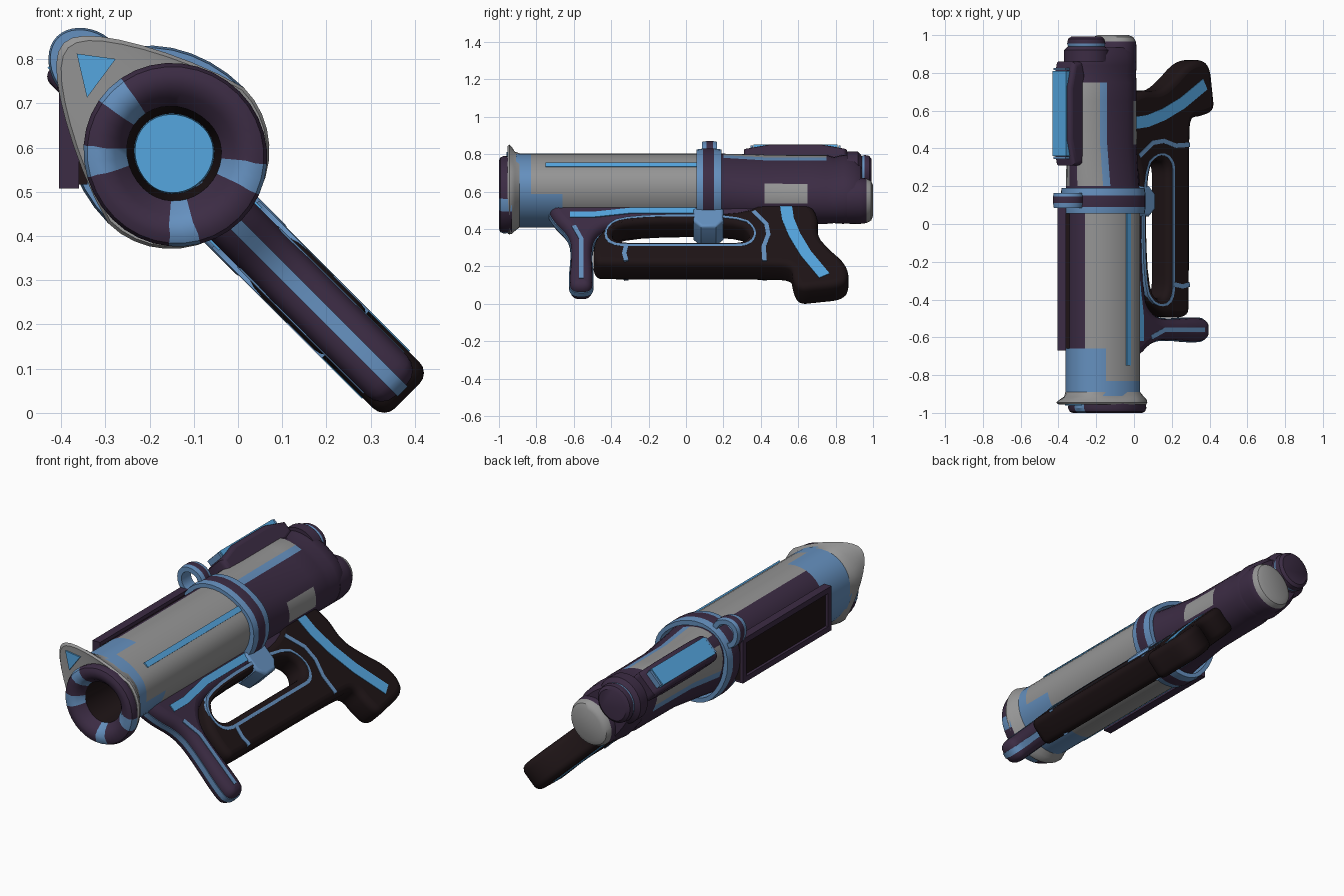
import bpy, bmesh
from math import radians, sin, cos, hypot
from mathutils import Matrix, Vector

if "Cube" in bpy.data.objects:
    bpy.data.objects.remove(bpy.data.objects["Cube"])

# Everything is modelled upright (x side, y barrel axis, z up), then rolled 45 degrees
ROLL = Matrix.Translation((-0.14, 0, 0.575)) @ Matrix.Rotation(radians(-45), 4, 'Y')
COLOURS = {'bright': (.09, .38, .74), 'blue': (.13, .28, .52), 'purple': (.045, .025, .058),
           'dark': (.013, .007, .008), 'grey': (.3, .3, .3)}
MATS = {}
for key, c in COLOURS.items():
    MATS[key] = bpy.data.materials.new(key)
    MATS[key].diffuse_color = (*c, 1)
NAMES = list(COLOURS)
N = 36


def finish(name, me, colour=None, matrix=ROLL, angle=35):
    me.transform(matrix)
    if colour:
        me.materials.clear()
        me.materials.append(MATS[colour])
    me.shade_smooth()
    me.set_sharp_from_angle(angle=radians(angle))
    ob = bpy.data.objects.new(name, me)
    bpy.context.collection.objects.link(ob)
    return ob


def egg(y, a, bot, top, k=0.0, u0=0.0):
    """Cross-section ring: round below, tapering to a tip above."""
    pts = []
    for i in range(N):
        t = radians(i * 360 / N)
        up = max(0, sin(t))
        pts.append((a * cos(t) * (1 - k * up), y, u0 + sin(t) * (top if up else bot)))
    return pts


def loft(name, sections, colour, caps=(False, False)):
    """Skin a row of sections; colour is a name or a function of (section, y, angle)."""
    rings = [egg(*s) for s in sections]
    bm = bmesh.new()
    vs = [[bm.verts.new(p) for p in r] for r in rings]
    pick = colour if callable(colour) else (lambda j, y, t: colour)
    for j in range(len(vs) - 1):
        for i in range(N):
            k = (i + 1) % N
            f = bm.faces.new((vs[j][i], vs[j][k], vs[j + 1][k], vs[j + 1][i]))
            y = (sections[j][0] + sections[j + 1][0]) / 2
            f.material_index = NAMES.index(pick(j, y, (i + .5) * 360 / N))
    for end, on in zip((0, -1), caps):
        if on:
            f = bm.faces.new(vs[end])
            f.material_index = NAMES.index(pick(end % len(vs), sections[end][0], 0))
    bmesh.ops.recalc_face_normals(bm, faces=bm.faces)
    me = bpy.data.meshes.new(name)
    for n in NAMES:
        me.materials.append(MATS[n])
    bm.to_mesh(me)
    bm.free()
    return finish(name, me)


def soften(pts, times=2):
    for _ in range(times):
        out = []
        for p, q in zip(pts, pts[1:] + pts[:1]):
            out += [(p[0] * w + q[0] * (1 - w), p[1] * w + q[1] * (1 - w)) for w in (.75, .25)]
        pts = out
    return pts


def plate(name, outlines, half, bevel, colour, grow=0.0, s0=-0.015, times=2):
    """Side-profile outline in (y, z), extruded sideways with rounded edges."""
    cu = bpy.data.curves.new(name, 'CURVE')
    cu.dimensions, cu.fill_mode = '2D', 'BOTH'
    cu.extrude, cu.bevel_depth, cu.bevel_resolution = half - bevel, bevel, 3
    cu.offset = grow - bevel
    for o in outlines:
        pts = soften(o, times)
        sp = cu.splines.new('POLY')
        sp.points.add(len(pts) - 1)
        for p, (y, z) in zip(sp.points, pts):
            p.co = (y, z, 0, 1)
        sp.use_cyclic_u = True
    tmp = bpy.data.objects.new(name + '_curve', cu)
    bpy.context.collection.objects.link(tmp)
    dg = bpy.context.evaluated_depsgraph_get()
    me = bpy.data.meshes.new_from_object(tmp.evaluated_get(dg))
    bpy.data.objects.remove(tmp)
    swap = Matrix(((0, 0, 1, s0), (1, 0, 0, 0), (0, 1, 0, 0), (0, 0, 0, 1)))
    return finish(name, me, colour, ROLL @ swap)


def ribbon(name, path, w, half, colour):
    """Painted band following a path on both sides of a plate."""
    left, right = [], []
    for i, (y, z) in enumerate(path):
        a, b = path[max(i - 1, 0)], path[min(i + 1, len(path) - 1)]
        d = hypot(b[0] - a[0], b[1] - a[1])
        ny, nz = -(b[1] - a[1]) / d * w, (b[0] - a[0]) / d * w
        left.append((y + ny, z + nz))
        right.append((y - ny, z - nz))
    return plate(name, [left + right[::-1]], half, 0, colour, times=0)


def box(name, lo, hi, colour, matrix=ROLL):
    bm = bmesh.new()
    bmesh.ops.create_cube(bm, size=1)
    for v in bm.verts:
        v.co = Vector([(a + b) / 2 + c * (b - a) for a, b, c in zip(lo, hi, v.co)])
    me = bpy.data.meshes.new(name)
    bm.to_mesh(me)
    bm.free()
    return finish(name, me, colour, matrix)


# Barrel with painted panels
def barrel_paint(j, y, t):
    if y < -.83:
        return 'blue'
    if y < -.66:
        return 'grey' if t < 40 or t > 310 else 'blue'
    return 'purple' if 70 < t < 155 else 'grey'


loft('barrel', [(y, .193, .15, .25) for y in (-.91, -.83, -.66, .12)], barrel_paint)
for side in (-1, 1):
    x = sorted((side * .17, side * .197))
    box('barrel_stripe', (x[0], -.75, .02), (x[1], .06, .05), 'bright')

# Muzzle flange, funnel and bore
loft('muzzle_flange', [(-.89, .193, .15, .25, 0), (-.915, .205, .18, .285, .25), (-.93, .215, .2, .335, .4),
                       (-.945, .217, .205, .36, .42), (-.955, .21, .2, .345, .42), (-.95, .19, .19, .19, 0)], 'grey')


def muzzle_paint(j, y, t):
    if any(a < t < a + 20 for a in (80, 130, 220, 290)):
        return 'blue' if j < 6 else 'dark'
    return 'purple' if j < 6 else 'dark'


loft('muzzle_ring', [(-.93, .2, .205, .21), (-.975, .204, .208, .215), (-.993, .197, .2, .205), (-1, .18, .185, .19),
                     (-1, .16, .155, .165), (-.985, .135, .13, .142), (-.95, .105, .1, .118),
                     (-.5, .09, .083, .1)], muzzle_paint)
loft('bore_disc', [(-.52, .088, .08, .098), (-.5, .09, .083, .1)], 'bright', (True, True))
tri = bpy.data.meshes.new('flange_triangle')
corners = [(.004, .322), (.058, .251), (-.05, .235)]
tri.from_pydata([(s, y, u) for y in (-.961, -.94) for s, u in corners], [],
                [(0, 1, 2), (5, 4, 3), (0, 3, 4, 1), (1, 4, 5, 2), (2, 5, 3, 0)])
finish('flange_triangle', tri, 'bright')

# Flat framed side panel (upright in world space)
I4 = Matrix.Identity(4)
box('side_panel', (-.39, -.66, .51), (-.34, .09, .72), 'dark', I4)
for z in (.50, .71):
    box('side_panel_rail', (-.405, -.67, z), (-.36, .09, z + .03), 'purple', I4)
for y in (-.67, .06):
    box('side_panel_end', (-.405, y, .50), (-.36, y + .03, .74), 'purple', I4)

# Clamp ring hugging the barrel, with a small loop above it
inner, outer, ridge = (.19, .15, .24, 0), (.212, .18, .272, 0), (.217, .185, .277, 0)
band_paint = lambda j, y, t: 'purple' if j == 2 else 'blue'
loft('clamp_ring', [(.055, *inner), (.055, *outer), (.09, *ridge), (.15, *ridge), (.19, *outer),
                    (.19, *inner), (.055, *inner)], band_paint)
hole, rim, rim2 = (.05, .055, .055, .1, .295), (.075, .085, .082, .1, .295), (.08, .09, .086, .1, .295)
loft('clamp_loop', [(.085, *hole), (.085, *rim), (.11, *rim2), (.145, *rim2), (.165, *rim),
                    (.165, *hole), (.085, *hole)], band_paint)
plate('clamp_foot', [[(.04, -.12), (.04, -.3), (.2, -.3), (.2, -.12)]], .079, .015, 'blue', times=1)


# Receiver
def receiver_paint(j, y, t):
    if .42 < y < .65 and 295 < t < 340:
        return 'grey'
    if .2 < y < .75:
        if 40 < t < 80 or 100 < t < 140:
            return 'grey'
        if 30 < t < 40 or 140 < t < 150:
            return 'blue'
    return 'purple'


loft('receiver', [(.1, .19, .155, .25), (.2, .175, .16, .26), (.42, .15, .16, .265), (.65, .148, .16, .265),
                  (.75, .148, .16, .265), (.79, .14, .16, .25), (.84, .148, .16, .265), (.9, .142, .155, .26),
                  (.935, .12, .13, .23)], receiver_paint, (True, True))
loft('rear_upper_lobe', [(.86, .125, .12, .12, 0, .155), (.92, .125, .12, .12, 0, .155), (.94, .1, .09, .1, 0, .155),
                         (.955, .105, .09, .105, 0, .155), (.98, .1, .085, .1, 0, .155),
                         (.992, .085, .07, .08, 0, .155)],
     lambda j, y, t: 'blue' if j == 2 else 'purple', (True, True))
loft('rear_lower_lobe', [(.86, .13, .12, .11, 0, -.04), (.93, .132, .12, .11, 0, -.04),
                         (.965, .128, .115, .105, 0, -.04), (.99, .115, .1, .09, 0, -.04),
                         (1, .09, .075, .07, 0, -.04)],
     lambda j, y, t: 'grey' if j > 1 else 'purple', (True, True))

# Sight housing on top of the receiver
plate('top_housing', [[(.31, .2), (.31, .34), (.86, .34), (.86, .2)]], .072, .025, 'purple', times=1)
box('top_housing_inlay', (-.065, .36, .3), (.035, .81, .346), 'bright')
for y in (.345, .815):
    box('top_housing_trim', (-.06, y, .3), (.03, y + .012, .344), 'blue')

# Under-rail and foregrip
rail = [(-.75, -.08), (-.71, -.2), (-.62, -.32), (-.61, -.45), (-.625, -.66), (-.61, -.735), (-.51, -.735),
        (-.495, -.66), (-.51, -.4), (-.47, -.3), (-.38, -.24), (.08, -.235), (.4, -.23), (.4, -.08)]
plate('foregrip_and_rail', [rail], .064, .045, 'purple')
plate('foregrip_stripe', [rail], .016, 0, 'blue', grow=.005)
ribbon('rail_stripe', [(-.62, -.2), (-.5, -.2), (-.3, -.17), (.05, -.17)], .02, .069, 'bright')
ribbon('foregrip_side_stripe', [(-.6, -.28), (-.56, -.38), (-.56, -.68)], .012, .066, 'blue')

# Stock frame with rear grip and hand opening
frame = [(-.36, -.2), (-.46, -.33), (-.495, -.41), (-.495, -.56), (-.42, -.57), (.48, -.57), (.565, -.585),
         (.57, -.67), (.6, -.76), (.7, -.745), (.84, -.725), (.875, -.65), (.85, -.55), (.76, -.44), (.7, -.34),
         (.71, -.2), (.64, -.07), (.42, -.09), (.3, -.19)]
opening = [(-.3, -.25), (-.4, -.31), (-.38, -.4), (-.2, -.4), (.2, -.4), (.31, -.4), (.35, -.33), (.27, -.25)]
scaled = lambda sy, sz: [(y * sy, -.325 + (z + .325) * sz) for y, z in opening]
plate('stock_frame', [frame, opening], .074, .035, 'dark')
plate('opening_trim', [scaled(1.11, 1.6), scaled(1.08, 1.38)], .0755, 0, 'blue')
ribbon('frame_stripe_rear', [(.36, -.18), (.43, -.28), (.44, -.36), (.415, -.45), (.42, -.555)], .012, .0765, 'blue')
ribbon('frame_stripe_front', [(-.32, -.44), (-.33, -.5), (-.32, -.555)], .012, .0765, 'blue')
ribbon('grip_stripe', [(.53, -.1), (.545, -.24), (.58, -.36), (.64, -.5), (.74, -.67)], .032, .077, 'bright')

# Rest the model on the ground
low = min(v.co.z for o in bpy.data.objects for v in o.data.vertices)
for o in bpy.data.objects:
    o.data.transform(Matrix.Translation((0, 0, -low)))

for m in bpy.data.materials:
    if m.users and not m.is_grease_pencil:
        m.use_nodes = True
        m.node_tree.nodes["Principled BSDF"].inputs["Base Color"].default_value = m.diffuse_color
